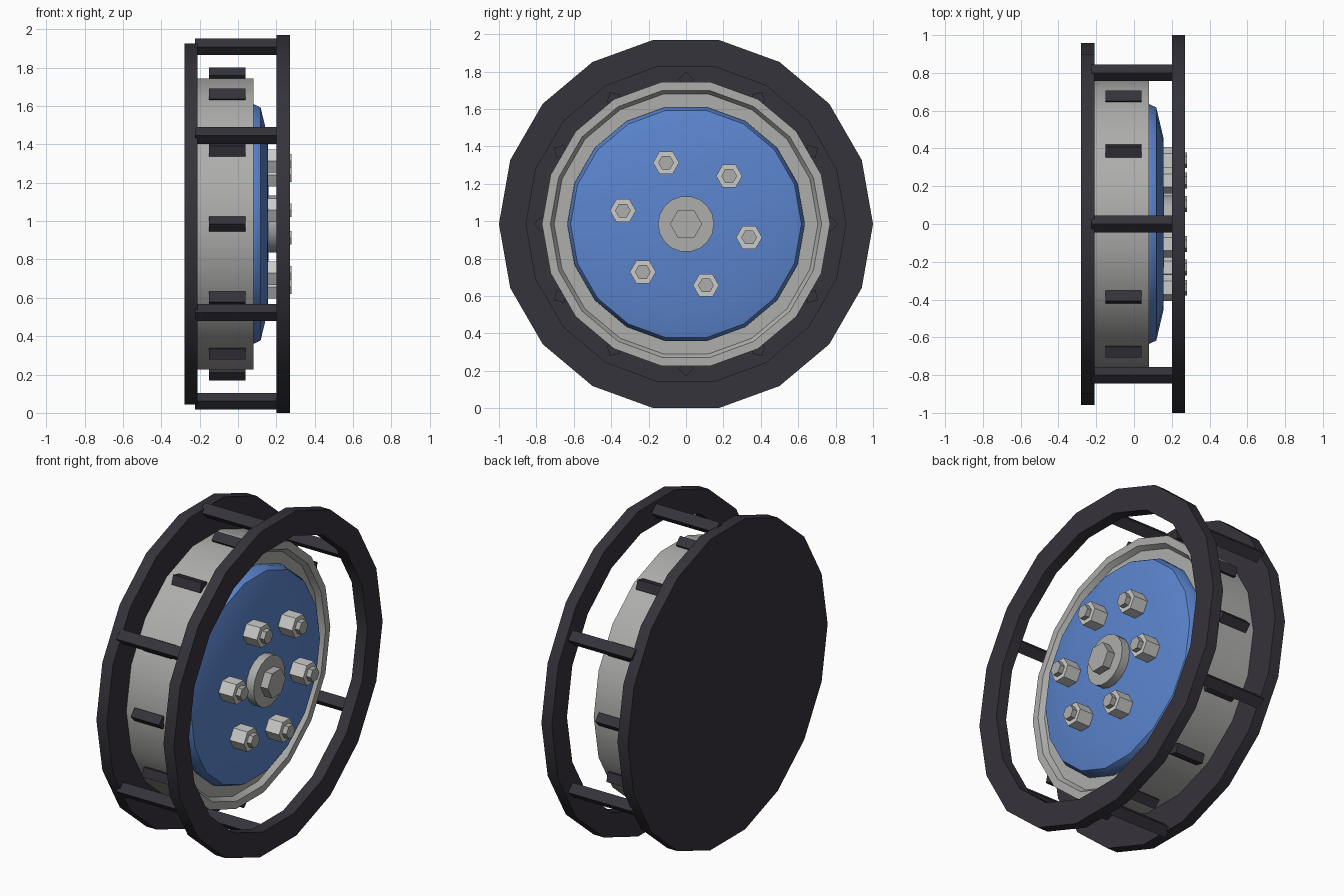
import bpy, math

if "Cube" in bpy.data.objects:
    bpy.data.objects.remove(bpy.data.objects["Cube"])

CZ = 0.985  # height of the wheel axis


def material(name, rgb):
    m = bpy.data.materials.new(name)
    m.diffuse_color = (*rgb, 1)
    m.use_nodes = True
    m.node_tree.nodes["Principled BSDF"].inputs["Base Color"].default_value = m.diffuse_color
    return m


DARK = material("dark_frame", (0.036, 0.033, 0.043))
GRAY = material("drum_gray", (0.42, 0.42, 0.41))
LIGHT = material("light_steel", (0.60, 0.60, 0.59))
BLUE = material("plate_blue", (0.105, 0.235, 0.62))


def lathe(name, profile, sides, mat, y=0.0, z=0.0, turn=0.0, closed=False):
    """Revolve (x, radius) points around an axis along x; radius 0 makes a pole."""
    verts, rings, faces = [], [], []
    for x, r in profile:
        count = sides if r > 0 else 1
        rings.append([len(verts) + i for i in range(count)])
        for i in range(count):
            a = turn + 2 * math.pi * i / sides
            verts.append((x, y + r * math.cos(a), CZ + z + r * math.sin(a)))
    pairs = list(zip(rings, rings[1:]))
    if closed:
        pairs.append((rings[-1], rings[0]))
    for a, b in pairs:
        for i in range(sides):
            j = (i + 1) % sides
            quad = [a[i % len(a)], b[i % len(b)], b[j % len(b)], a[j % len(a)]]
            faces.append(list(dict.fromkeys(quad)))
    # outward winding for profiles running from low x to high x
    mesh = bpy.data.meshes.new(name)
    mesh.from_pydata(verts, [], [f[::-1] for f in faces])
    mesh.materials.append(mat)
    obj = bpy.data.objects.new(name, mesh)
    bpy.context.collection.objects.link(obj)
    bpy.ops.object.select_all(action='DESELECT')
    obj.select_set(True)
    bpy.context.view_layer.objects.active = obj
    bpy.ops.object.mode_set(mode='EDIT')
    bpy.ops.mesh.select_all(action='SELECT')
    bpy.ops.mesh.normals_make_consistent(inside=False)
    bpy.ops.object.mode_set(mode='OBJECT')
    bpy.ops.object.shade_smooth_by_angle(angle=math.radians(30))
    return obj


def rod(name, x0, x1, r, sides, mat, **place):
    return lathe(name, [(x0, 0), (x0, r), (x1, r), (x1, 0)], sides, mat, **place)


def around(count, radius, start=0.0):
    for i in range(count):
        a = math.radians(start) + 2 * math.pi * i / count
        yield a, radius * math.cos(a), radius * math.sin(a)


# Outer frame: solid back disc, open front ring, six tie bars
rod("back_disc", -0.28, -0.21, 0.957, 18, DARK)
lathe("front_ring", [(0.20, 0.855), (0.20, 1.0), (0.27, 1.0), (0.27, 0.855)],
      18, DARK, closed=True)
for a, y, z in around(6, 0.924, 30):
    rod("tie_bar", -0.225, 0.205, 0.044, 4, DARK, y=y, z=z)

# Drum with a recessed front, and the lugs on its rim
lathe("drum", [(-0.215, 0), (-0.215, 0.77), (0.08, 0.77), (0.08, 0.725),
               (0.05, 0.705), (0.05, 0)], 18, GRAY)
for a, y, z in around(12, 0.775):
    rod("drum_lug", -0.15, 0.04, 0.04, 4, DARK, y=y, z=z, turn=a)

# Domed cover plate
lathe("cover_plate", [(0.045, 0), (0.045, 0.635), (0.08, 0.635), (0.118, 0.617),
                      (0.155, 0.46), (0.16, 0)], 18, BLUE)

# Central hub and its bolt head
rod("hub_cap", 0.15, 0.21, 0.15, 18, GRAY)
rod("hub_bolt", 0.20, 0.26, 0.086, 6, GRAY)

# Ring of six nuts with stud tips
for a, y, z in around(6, 0.345, -12):
    rod("nut", 0.15, 0.25, 0.07, 6, LIGHT, y=y, z=z)
    rod("stud", 0.24, 0.28, 0.042, 6, GRAY, y=y, z=z)
